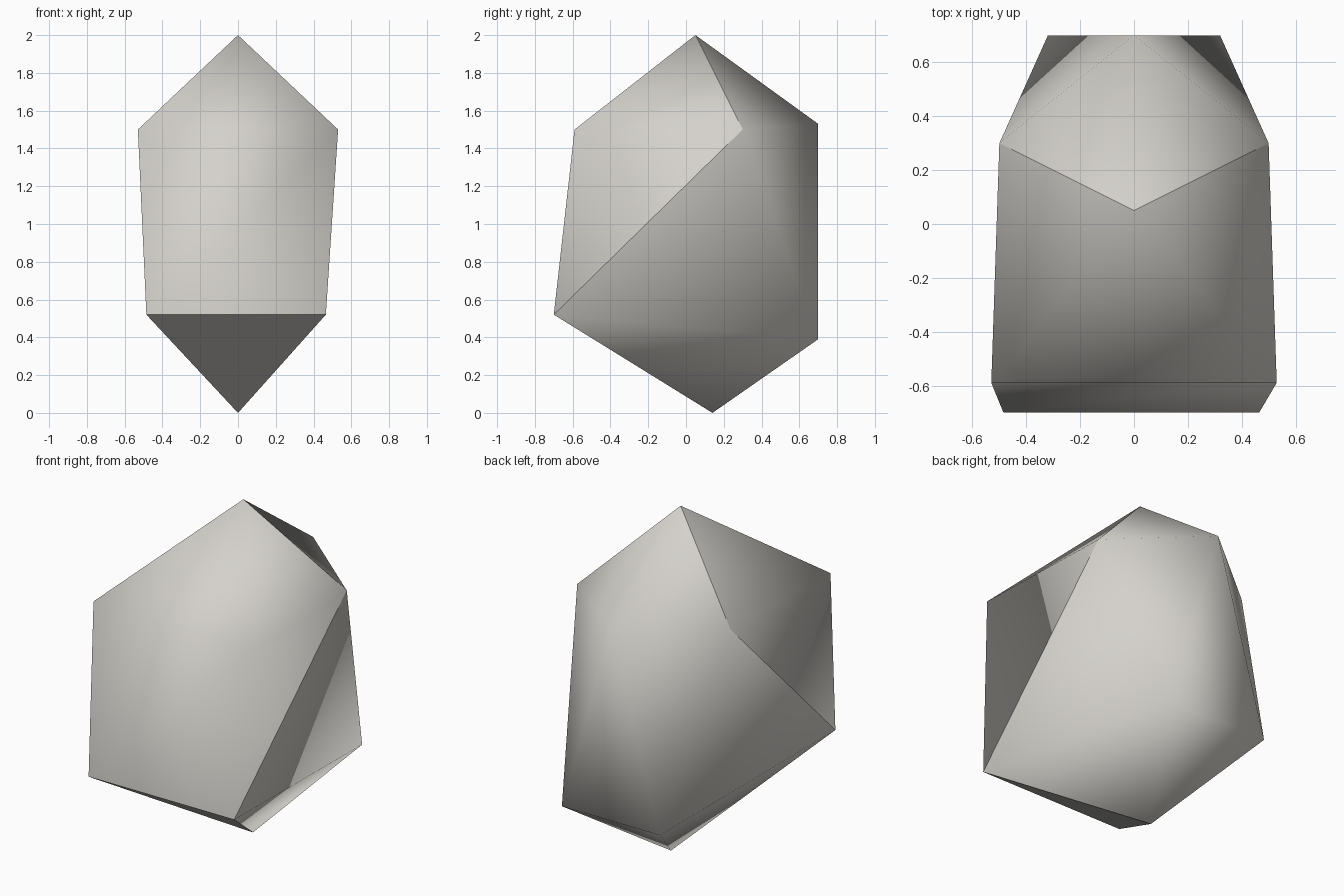
import bpy
import bmesh

cube = bpy.data.objects.get("Cube")
if cube:
    bpy.data.objects.remove(cube, do_unlink=True)

# Pale stone colour
stone = bpy.data.materials.new("pale_stone")
stone.use_nodes = True
colour = (0.66, 0.64, 0.60, 1)
stone.diffuse_color = colour
bsdf = next(n for n in stone.node_tree.nodes if n.type == "BSDF_PRINCIPLED")
bsdf.inputs["Base Color"].default_value = colour
bsdf.inputs["Roughness"].default_value = 0.9

bm = bmesh.new()

# Corner points on the middle plane
corner = {
    "top": bm.verts.new((0, 0.05, 2)),
    "back": bm.verts.new((0, 0.70, 1.53)),
    "base": bm.verts.new((0, 0.14, 0)),
}
# Corner points in left and right pairs
pairs = {
    "brow": (0.53, -0.59, 1.50),
    "shoulder": (0.50, 0.30, 1.50),
    "toe": (0.475, -0.70, 0.52),
    "heel": (0.32, 0.70, 0.39),
}
for name, (x, y, z) in pairs.items():
    for side, sign in (("L", 1), ("R", -1)):
        corner[name + side] = bm.verts.new((sign * x, y, z))
for side in "LR":
    corner["toe" + side].co.x -= 0.01


def pick(names, side=""):
    return [corner[n + side] if n in pairs else corner[n] for n in names.split()]


# Facets that straddle the middle
for names in ("top browL browR", "browL browR toeR toeL",
              "toeL toeR base", "back heelL heelR", "heelL heelR base"):
    bm.faces.new(pick(names))

# Facets repeated on each flank
for side in "LR":
    for names in ("top brow shoulder", "brow shoulder toe", "top shoulder back",
                  "shoulder back heel", "shoulder heel toe", "toe heel base"):
        bm.faces.new(pick(names, side))

bmesh.ops.recalc_face_normals(bm, faces=bm.faces)
for face in bm.faces:
    face.smooth = True

# Sharp ridges separating front, back and underside
ridges = [pick("toeL toeR")]
for side in "LR":
    ridges += [pick(names, side) for names in ("top shoulder", "shoulder toe", "toe base")]
for ridge in ridges:
    bm.edges.get(ridge).smooth = False

mesh = bpy.data.meshes.new("rock")
bm.to_mesh(mesh)
bm.free()
mesh.materials.append(stone)
rock = bpy.data.objects.new("rock", mesh)
bpy.context.collection.objects.link(rock)
